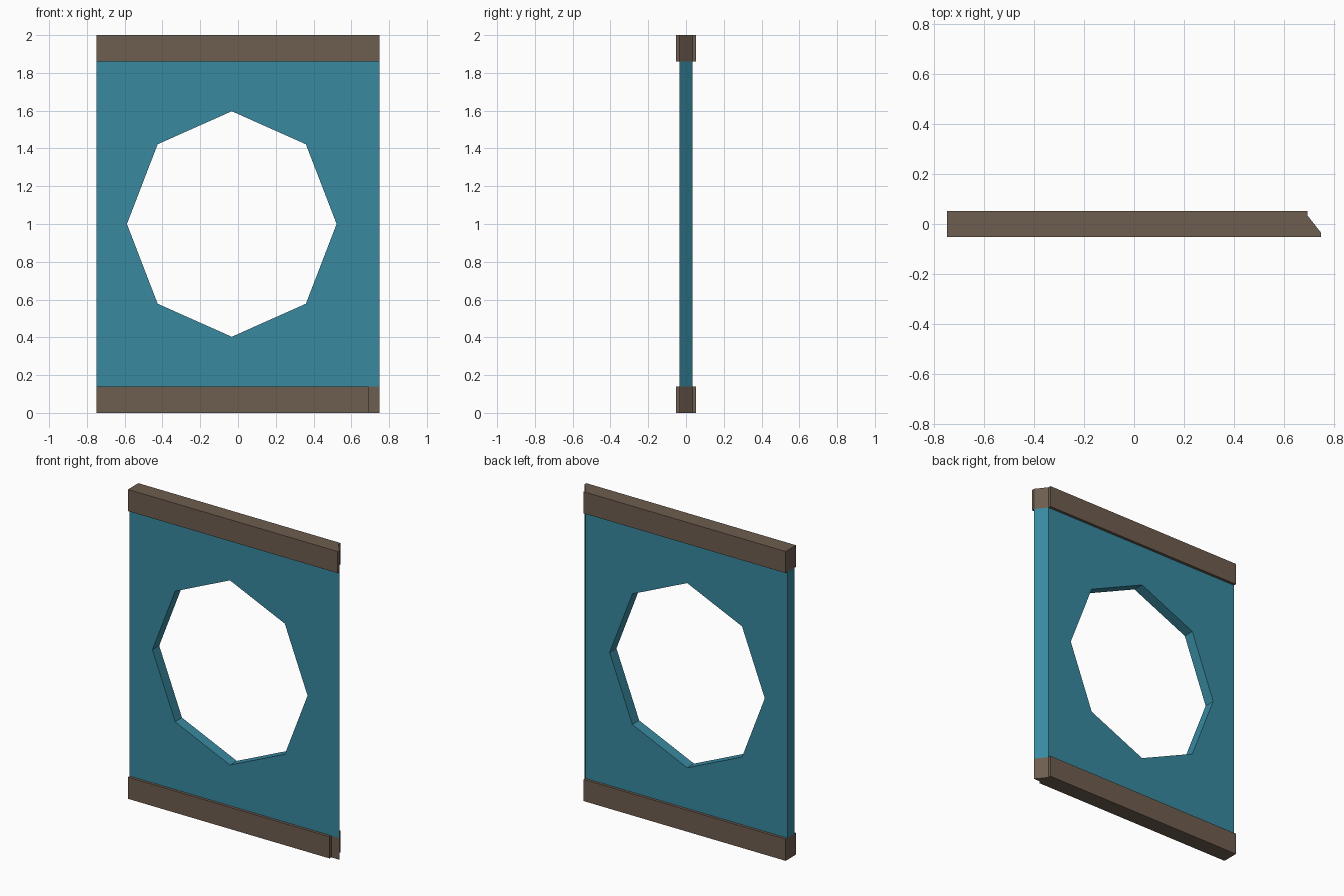
import bpy, bmesh

if "Cube" in bpy.data.objects:
    bpy.data.objects.remove(bpy.data.objects["Cube"])


def material(name, color):
    m = bpy.data.materials.new(name)
    m.diffuse_color = (*color, 1)
    m.use_nodes = True
    m.node_tree.nodes["Principled BSDF"].inputs["Base Color"].default_value = m.diffuse_color
    return m


def extruded(name, outline, z0, z1, mat):
    """Extrude a plan outline (x, y) upwards from z0 to z1."""
    bm = bmesh.new()
    face = bm.faces.new([bm.verts.new((x, y, z0)) for x, y in outline])
    top = bmesh.ops.extrude_face_region(bm, geom=[face])["geom"]
    verts = [v for v in top if isinstance(v, bmesh.types.BMVert)]
    bmesh.ops.translate(bm, verts=verts, vec=(0, 0, z1 - z0))
    bmesh.ops.recalc_face_normals(bm, faces=bm.faces)
    mesh = bpy.data.meshes.new(name)
    bm.to_mesh(mesh)
    bm.free()
    mesh.materials.append(mat)
    obj = bpy.data.objects.new(name, mesh)
    bpy.context.collection.objects.link(obj)
    return obj


teal = material("teal_panel", (0.04, 0.25, 0.35))
brown = material("brown_rail", (0.155, 0.11, 0.08))

LEFT, RIGHT, BACK_END = -0.75, 0.75, 0.695
CORE, LIP = 0.035, 0.053     # half thickness of panel and of rails
RAIL, HEIGHT = 0.14, 2.0


def rail_outline(front_end):
    # Mitred right end with a lip on the front and back
    return [(LEFT, -LIP), (front_end, -LIP), (front_end, -CORE), (RIGHT, -CORE),
            (BACK_END, CORE), (BACK_END, LIP), (LEFT, LIP)]


# Rails: the lower front lip stops short of the end, the upper one runs through
extruded("bottom_rail", rail_outline(0.692), 0, RAIL, brown)
top_outline = [p for p in rail_outline(RIGHT)]
extruded("top_rail", top_outline, HEIGHT - RAIL, HEIGHT, brown)

# Panel with the same mitred right edge
panel = extruded("panel", [(LEFT, -CORE), (RIGHT, -CORE), (BACK_END, CORE), (LEFT, CORE)],
                 RAIL, HEIGHT - RAIL, teal)

# Eight-sided window opening
bpy.ops.mesh.primitive_cylinder_add(vertices=8, radius=1, depth=0.4,
                                    location=(-0.033, 0, 1), rotation=(1.5707963, 0, 0))
cutter = bpy.context.object
cutter.name = "window_cutter"
cutter.scale = (0.555, 0.597, 1)
cutter.data.materials.append(teal)
cutter.hide_render = True

cut = panel.modifiers.new("window", "BOOLEAN")
cut.operation = "DIFFERENCE"
cut.solver = "EXACT"
cut.object = cutter
bpy.context.view_layer.objects.active = panel
bpy.ops.object.modifier_apply(modifier=cut.name)
bpy.data.objects.remove(cutter)
